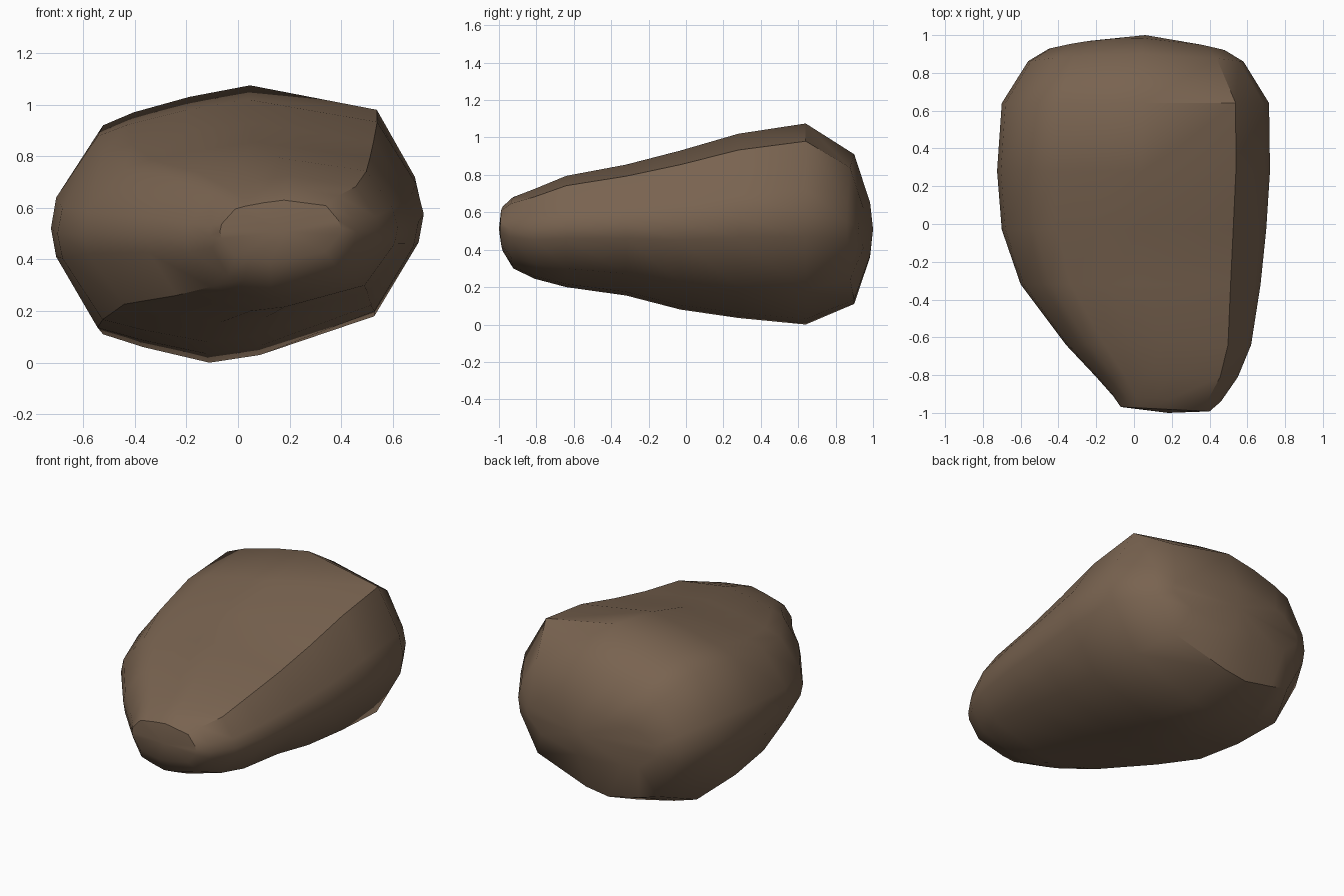
import bpy, bmesh, math

if "Cube" in bpy.data.objects:
    bpy.data.objects.remove(bpy.data.objects["Cube"])

# Outline of the widest cross-section (x, z), reused at every station
profile = [(-0.72, 0.53), (-0.70, 0.66), (-0.54, 0.92), (-0.42, 0.97), (-0.20, 1.03),
           (0.04, 1.075), (0.54, 0.98), (0.69, 0.72), (0.72, 0.59), (0.70, 0.47),
           (0.53, 0.18), (0.08, 0.03), (-0.12, 0.0), (-0.38, 0.06), (-0.54, 0.11), (-0.70, 0.41)]

# Stations from front to back: y, x min, x max, z min, z max, backward bow
stations = [(-0.98, -0.07, 0.40, 0.39, 0.63, 0),
            (-0.925, -0.11, 0.46, 0.30, 0.68, 0),
            (-0.81, -0.20, 0.55, 0.245, 0.725, 0),
            (-0.64, -0.36, 0.62, 0.20, 0.795, 0),
            (-0.32, -0.60, 0.67, 0.155, 0.855, 0),
            (-0.03, -0.70, 0.70, 0.08, 0.93, 0),
            (0.28, -0.725, 0.72, 0.035, 1.02, 0),
            (0.64, -0.70, 0.715, 0.0, 1.075, 0),
            (0.90, -0.56, 0.58, 0.11, 0.91, 0.12),
            (0.985, -0.45, 0.48, 0.36, 0.65, 0.28)]

bm = bmesh.new()
rings = []
for y, x0, x1, z0, z1, bow in stations:
    ring = []
    for px, pz in profile:
        x = x0 + (px + 0.72) / 1.44 * (x1 - x0)
        z = z0 + pz / 1.075 * (z1 - z0)
        skew = -0.05 * (x - 0.16) if y < -0.9 else 0
        ring.append(bm.verts.new((x, y - bow * x * x + skew, z)))
    rings.append(ring)

# Skin between neighbouring stations
n = len(profile)
for a, b in zip(rings, rings[1:]):
    for i in range(n):
        j = (i + 1) % n
        bm.faces.new((a[i], a[j], b[j], b[i]))

# Blunt ends
for ring, tip in ((rings[0], (0.18, -1.0, 0.51)), (rings[-1], (0.06, 1.0, 0.51))):
    v = bm.verts.new(tip)
    for i in range(n):
        bm.faces.new((ring[i], ring[(i + 1) % n], v))
bmesh.ops.recalc_face_normals(bm, faces=bm.faces)

mesh = bpy.data.meshes.new("rock")
bm.to_mesh(mesh)
bm.free()
rock = bpy.data.objects.new("rock", mesh)
bpy.context.collection.objects.link(rock)

# Brown stone
mat = bpy.data.materials.new("brown_stone")
mat.diffuse_color = (0.19, 0.125, 0.08, 1)
mat.use_nodes = True
mat.node_tree.nodes["Principled BSDF"].inputs["Base Color"].default_value = mat.diffuse_color
mesh.materials.append(mat)

bpy.context.view_layer.objects.active = rock
rock.select_set(True)
bpy.ops.object.shade_smooth_by_angle(angle=math.radians(40))
